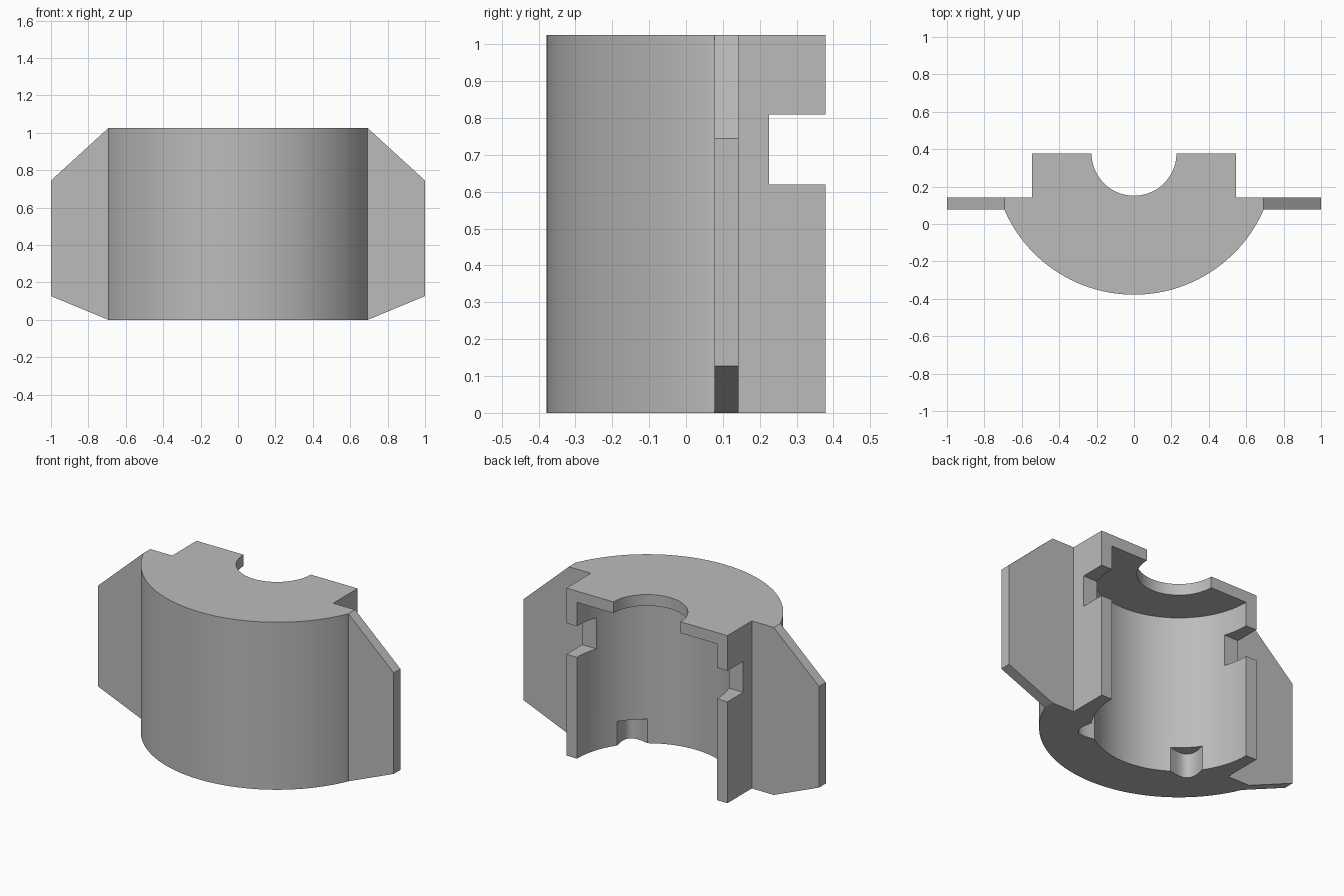
import bpy, bmesh
from math import sin, cos, pi, asin

cube = bpy.data.objects.get("Cube")
if cube:
    bpy.data.objects.remove(cube, do_unlink=True)

H = 1.025            # overall height
BACK = 0.378         # back plane, also the axis of all round parts
R_OUT, R_BORE, R_HOLE = 0.756, 0.474, 0.227
WING_Y = (0.077, 0.142)
WING_X = 0.693
WALL_X = 0.545

grey = bpy.data.materials.new("plain grey")
grey.use_nodes = True
colour = (0.5, 0.5, 0.5, 1)
grey.diffuse_color = colour
grey.node_tree.nodes["Principled BSDF"].inputs["Base Color"].default_value = colour


def extrude(name, points, vector):
    """Solid made by sweeping a closed outline along a vector."""
    bm = bmesh.new()
    face = bm.faces.new([bm.verts.new(p) for p in points])
    out = bmesh.ops.extrude_face_region(bm, geom=[face])
    verts = [v for v in out["geom"] if isinstance(v, bmesh.types.BMVert)]
    bmesh.ops.translate(bm, verts=verts, vec=vector)
    bmesh.ops.recalc_face_normals(bm, faces=bm.faces)
    mesh = bpy.data.meshes.new(name)
    bm.to_mesh(mesh)
    bm.free()
    mesh.materials.append(grey)
    obj = bpy.data.objects.new(name, mesh)
    bpy.context.collection.objects.link(obj)
    return obj


def prism(name, outline, z0, z1):
    return extrude(name, [(x, y, z0) for x, y in outline], (0, 0, z1 - z0))


def arc(radius, a0, a1, n):
    """Points about the axis; radius may be a function of the angle."""
    pts = []
    for i in range(n + 1):
        a = a0 + (a1 - a0) * i / n
        r = radius(a) if callable(radius) else radius
        pts.append((r * cos(a), BACK + r * sin(a)))
    return pts


def activate(obj):
    bpy.ops.object.select_all(action='DESELECT')
    obj.select_set(True)
    bpy.context.view_layer.objects.active = obj


def cut(target, cutter):
    cutter.hide_render = True
    activate(target)
    mod = target.modifiers.new("cut", 'BOOLEAN')
    mod.operation = 'DIFFERENCE'
    mod.solver = 'EXACT'
    mod.object = cutter
    bpy.ops.object.modifier_apply(modifier=mod.name)
    bpy.data.objects.remove(cutter, do_unlink=True)


# Body: curved front, narrow shoulders and a square block at the back
edge = asin((BACK - WING_Y[0]) / R_OUT)
outline = arc(R_OUT, -pi + edge, -edge, 64)
WING_X = outline[-1][0]
outline += [(WING_X, WING_Y[1]), (WALL_X, WING_Y[1]), (WALL_X, BACK),
            (-WALL_X, BACK), (-WALL_X, WING_Y[1]), (-WING_X, WING_Y[1])]
body = prism("body", outline, 0, H)


# Round channels open to the back: wide bore, and small hole in the top plate
def channel(name, r, z0, z1):
    pts = arc(r, -pi, 0, 64) + [(r, 0.6), (-r, 0.6)]
    return prism(name, pts, z0, z1)


cut(body, channel("bore_cutter", R_BORE, -0.1, 0.956))
cut(body, channel("hole_cutter", R_HOLE, 0.8, H + 0.1))

# Two rounded pockets at the foot of the bore
for mid in (-pi / 4, -3 * pi / 4):
    half = 0.27
    bump = lambda a: 0.452 + 0.094 * (0.5 + 0.5 * cos(pi * (a - mid) / half))
    pts = arc(bump, mid - half, mid + half, 24) + arc(0.38, mid + half, mid - half, 1)
    cut(body, prism("pocket_cutter", pts, -0.1, 0.147))

# Slot across both back walls
slot = [(-0.8, 0.225), (0.8, 0.225), (0.8, 0.6), (-0.8, 0.6)]
cut(body, prism("slot_cutter", slot, 0.62, 0.81))

activate(body)
bpy.ops.object.shade_smooth_by_angle(angle=pi / 6)

# Thin side wings with sloping ends
for name, s in (("left_wing", 1), ("right_wing", -1)):
    pts = [(WING_X, 0), (1, 0.127), (1, 0.745), (WING_X, H)]
    extrude(name, [(s * x, WING_Y[0], z) for x, z in pts], (0, WING_Y[1] - WING_Y[0], 0))
